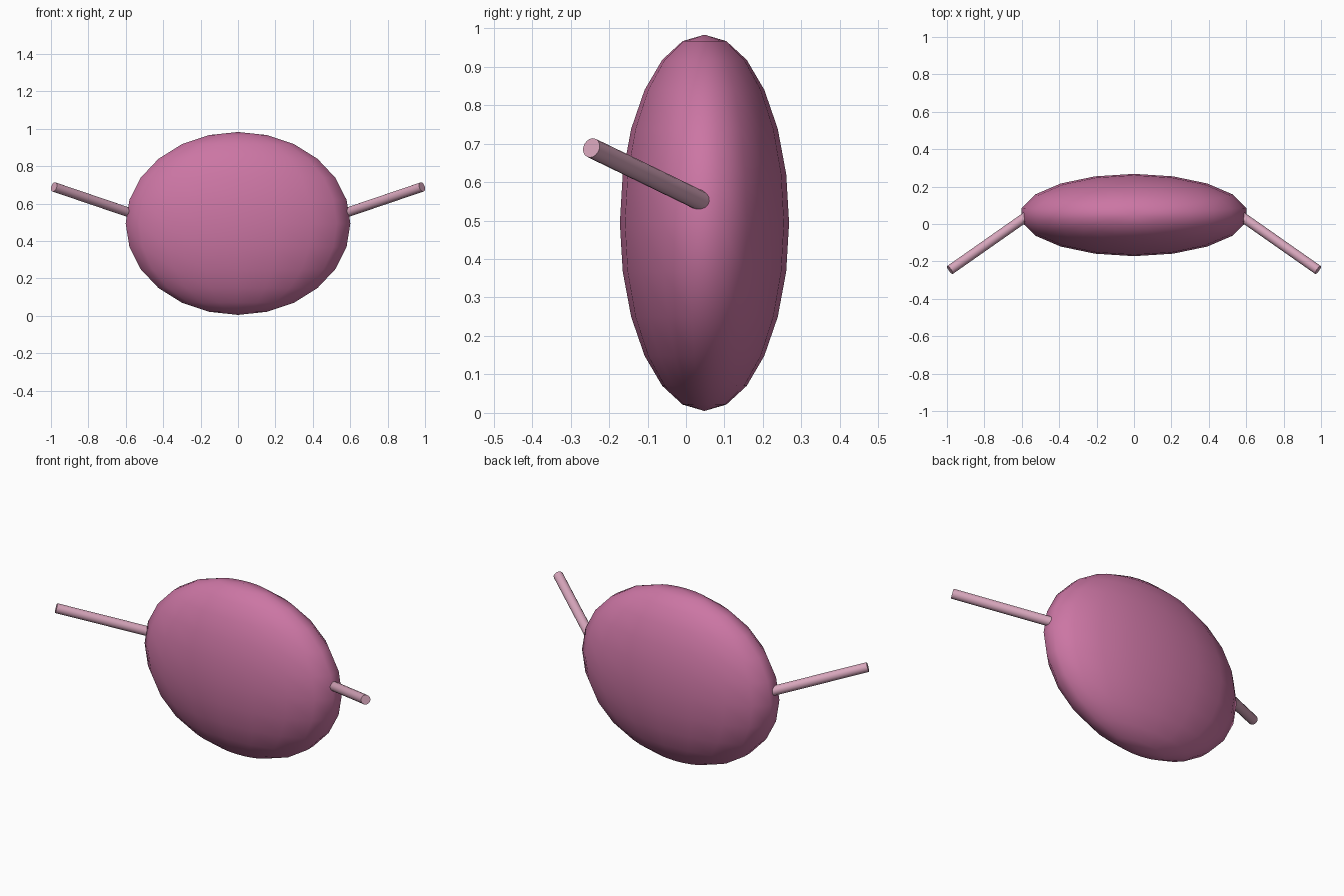
import bpy
from mathutils import Vector

if "Cube" in bpy.data.objects:
    bpy.data.objects.remove(bpy.data.objects["Cube"])


def paint(obj, name, color):
    mat = bpy.data.materials.new(name)
    mat.diffuse_color = (*color, 1)
    mat.use_nodes = True
    mat.node_tree.nodes["Principled BSDF"].inputs["Base Color"].default_value = mat.diffuse_color
    obj.data.materials.append(mat)
    return mat


def rod(name, start, end, radius):
    a, b = Vector(start), Vector(end)
    d = b - a
    bpy.ops.mesh.primitive_cylinder_add(vertices=16, radius=radius, depth=d.length,
                                        location=(a + b) / 2,
                                        rotation=d.to_track_quat('Z', 'Y').to_euler())
    obj = bpy.context.object
    obj.name = name
    bpy.ops.object.shade_smooth_by_angle()
    return obj


# flattened body
bpy.ops.mesh.primitive_uv_sphere_add(segments=18, ring_count=12, radius=1,
                                     location=(0, 0.048, 0.494))
body = bpy.context.object
body.name = "body"
body.scale = (0.61, 0.22, 0.489)
bpy.ops.object.transform_apply(location=False, rotation=False, scale=True)
bpy.ops.object.shade_smooth()
paint(body, "body_pink", (0.6, 0.18, 0.37))

# mirrored pair of thin arms, reaching forward and up
arm_mat = None
for side, name in ((-1, "left_arm"), (1, "right_arm")):
    arm = rod(name, (side * 0.56, 0.051, 0.545), (side * 0.984, -0.246, 0.689), 0.026)
    if arm_mat:
        arm.data.materials.append(arm_mat)
    else:
        arm_mat = paint(arm, "arm_pink", (0.68, 0.38, 0.5))
